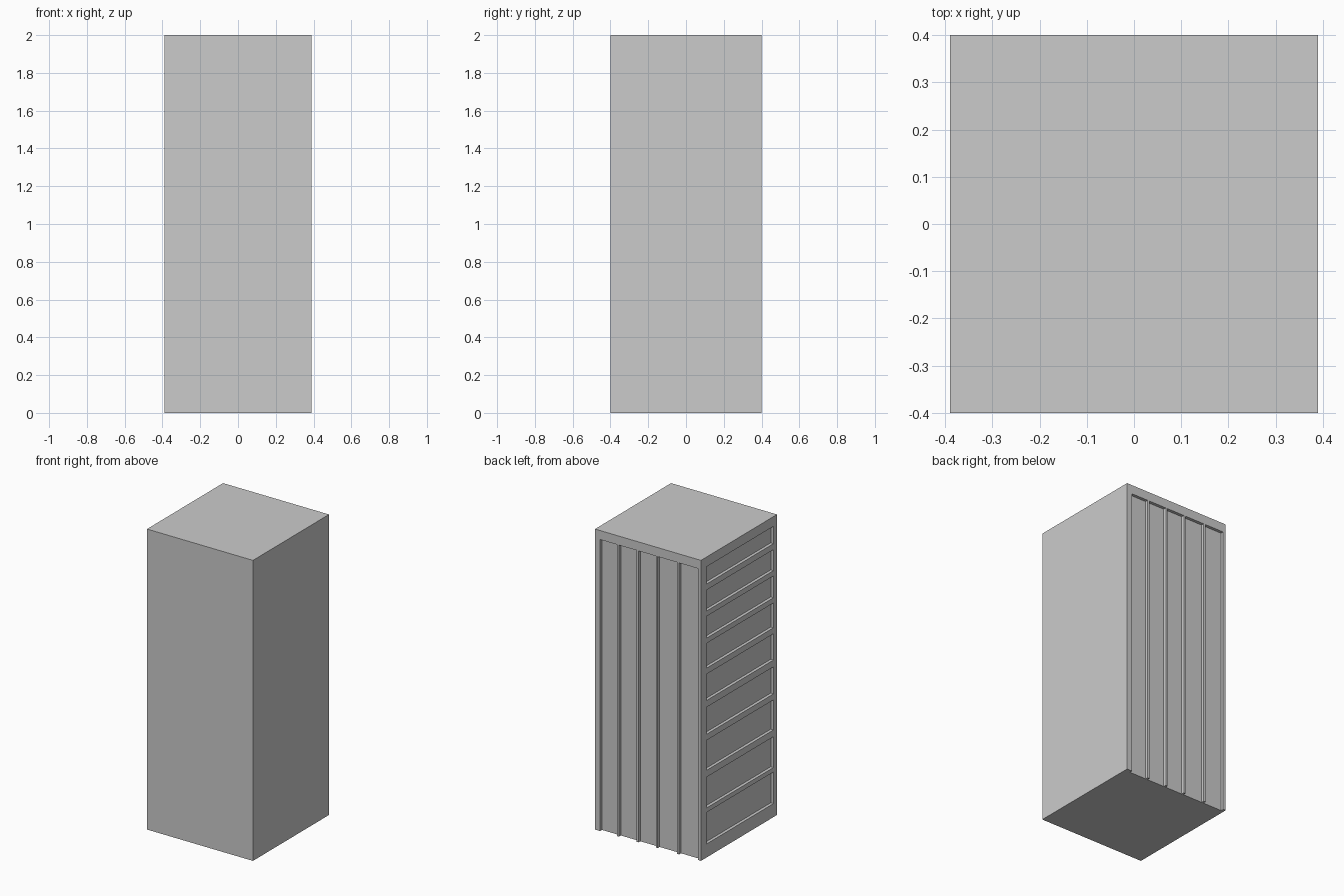
import bpy, bmesh
from mathutils import Matrix, Vector

if "Cube" in bpy.data.objects:
    bpy.data.objects.remove(bpy.data.objects["Cube"])

W, D, H = 0.39, 0.40, 2.0   # half width, half depth, height
DEPTH = 0.02                # depth of the panel recesses
OVER = 0.05                 # how far cutters stick out of the body


def add_box(bm, lo, hi):
    lo, hi = Vector(lo), Vector(hi)
    bmesh.ops.create_cube(bm, size=1.0, matrix=Matrix.Translation((lo + hi) / 2)
                          @ Matrix.Diagonal((*(hi - lo), 1.0)))


def make_object(name, boxes):
    bm = bmesh.new()
    for lo, hi in boxes:
        add_box(bm, lo, hi)
    mesh = bpy.data.meshes.new(name)
    bm.to_mesh(mesh)
    bm.free()
    obj = bpy.data.objects.new(name, mesh)
    bpy.context.collection.objects.link(obj)
    return obj


# Plain cabinet body
body = make_object("cabinet_body", [((-W, -D, 0), (W, D, H))])

# Tall back panels between thin vertical ribs, open at the bottom
back_panels = [(0.227, 0.352), (0.084, 0.213), (-0.058, 0.07),
               (-0.215, -0.072), (-0.37, -0.229)]
cuts = [((x0, D - DEPTH, -OVER), (x1, D + OVER, 1.94)) for x0, x1 in back_panels]

# Drawer-like panels on the left side, growing taller towards the floor
side_panels = [(1.82, 1.935), (1.64, 1.78), (1.46, 1.605), (1.26, 1.425),
               (1.045, 1.22), (0.82, 1.0), (0.58, 0.78), (0.33, 0.535),
               (0.09, 0.30)]
cuts += [((-W - OVER, -0.363, z0), (-W + DEPTH, 0.342, z1)) for z0, z1 in side_panels]

cutter = make_object("panel_cutter", cuts)
cutter.hide_render = True

# Carve the recesses, then drop the cutter
mod = body.modifiers.new("recesses", 'BOOLEAN')
mod.operation = 'DIFFERENCE'
mod.solver = 'EXACT'
mod.object = cutter
bpy.context.view_layer.objects.active = body
bpy.ops.object.modifier_apply(modifier=mod.name)
bpy.data.objects.remove(cutter)
